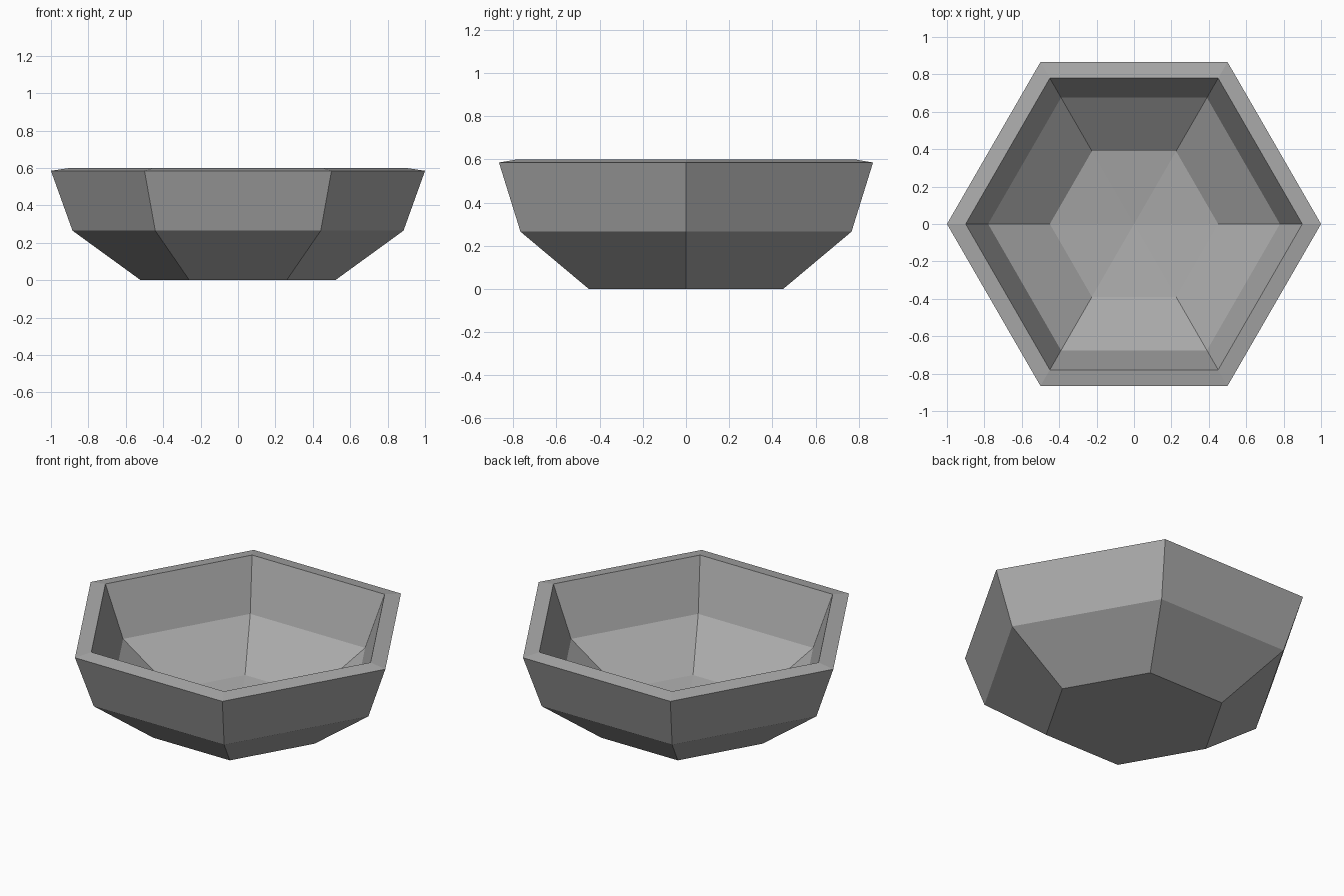
import bpy
import bmesh
from math import cos, sin, pi

if "Cube" in bpy.data.objects:
    bpy.data.objects.remove(bpy.data.objects["Cube"], do_unlink=True)

SIDES = 6

# Bowl colour
grey = bpy.data.materials.new("stone_grey")
grey.use_nodes = True
colour = (0.4, 0.4, 0.4, 1)
grey.diffuse_color = colour
grey.node_tree.nodes["Principled BSDF"].inputs["Base Color"].default_value = colour

# Wall profile (radius, height): foot, outside, rim, inside, floor edge
profile = [(0.52, 0), (0.885, 0.265), (1, 0.585), (0.9, 0.6),
           (0.78, 0.295), (0.45, 0.073)]
floor_centre = (0, 0, 0.02)

bm = bmesh.new()
rings = [[bm.verts.new((r * cos(2 * pi * i / SIDES), r * sin(2 * pi * i / SIDES), z))
          for i in range(SIDES)] for r, z in profile]

# Walls and rim
for low, high in zip(rings, rings[1:]):
    for i in range(SIDES):
        j = (i + 1) % SIDES
        bm.faces.new((low[i], low[j], high[j], high[i]))

# Flat foot and sunken inner floor
bm.faces.new(rings[0][::-1])
centre = bm.verts.new(floor_centre)
for i in range(SIDES):
    bm.faces.new((rings[-1][i], rings[-1][(i + 1) % SIDES], centre))

bmesh.ops.recalc_face_normals(bm, faces=bm.faces)
mesh = bpy.data.meshes.new("bowl")
bm.to_mesh(mesh)
bm.free()
mesh.materials.append(grey)
bowl = bpy.data.objects.new("bowl", mesh)
bpy.context.collection.objects.link(bowl)
